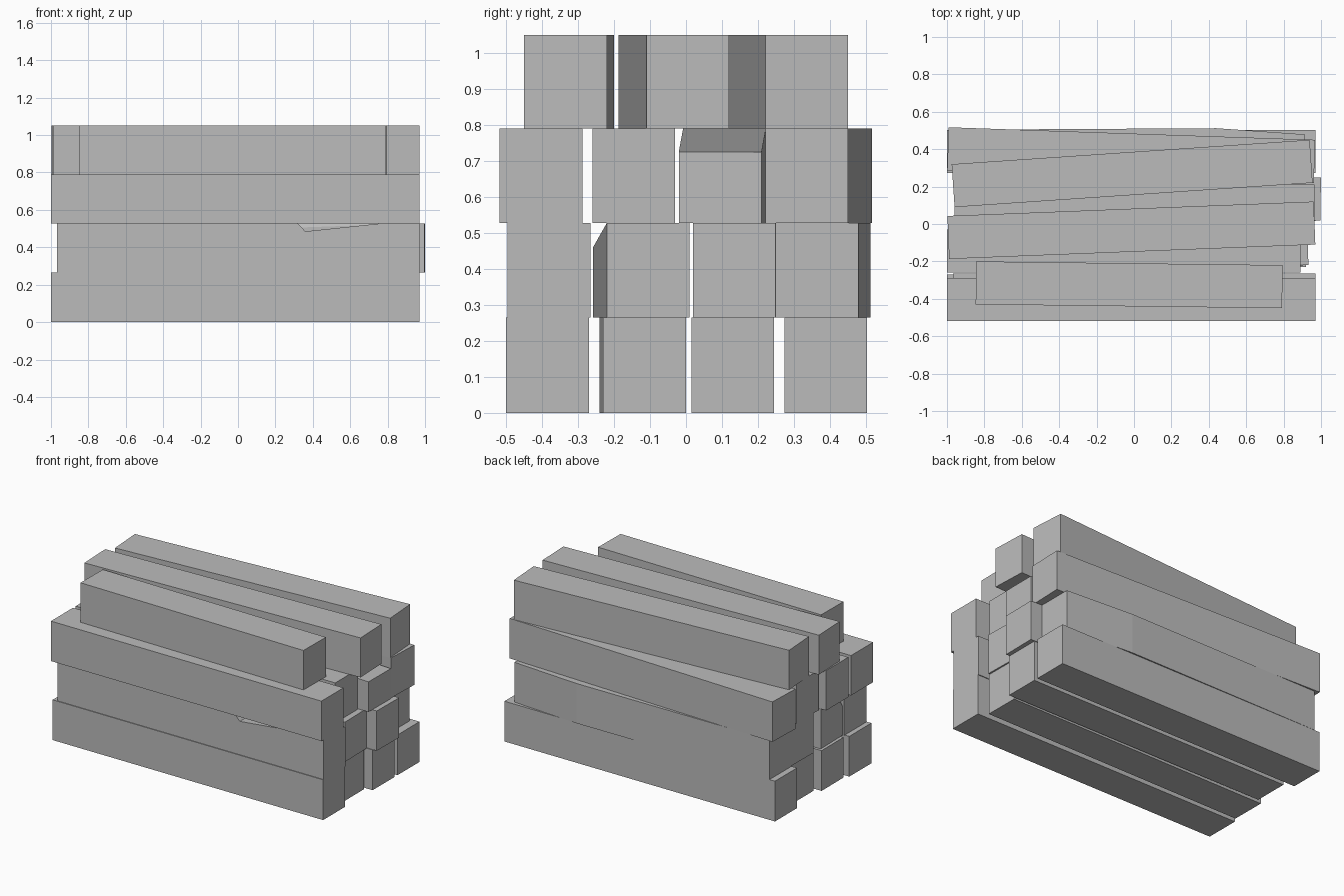
import bpy, bmesh
from mathutils import Vector

if "Cube" in bpy.data.objects:
    bpy.data.objects.remove(bpy.data.objects["Cube"], do_unlink=True)

grey = bpy.data.materials.new("plain_grey")
grey.use_nodes = True
COLOUR = (0.5, 0.5, 0.5, 1)
grey.diffuse_color = COLOUR
grey.node_tree.nodes["Principled BSDF"].inputs["Base Color"].default_value = COLOUR

WIDTH = 0.23
LEVELS = (0, 0.265, 0.527, 0.79, 1.05)


def extrude_outline(name, outline, push, cut=None):
    """Solid made by pushing a flat outline; cut is (point, normal) of a slice to remove."""
    bm = bmesh.new()
    face = bm.faces.new([bm.verts.new(p) for p in outline])
    moved = bmesh.ops.extrude_face_region(bm, geom=[face])["geom"]
    bmesh.ops.translate(bm, vec=push, verts=[v for v in moved if isinstance(v, bmesh.types.BMVert)])
    if cut:
        bmesh.ops.bisect_plane(bm, geom=bm.verts[:] + bm.edges[:] + bm.faces[:],
                               plane_co=cut[0], plane_no=cut[1], clear_outer=True)
        bmesh.ops.holes_fill(bm, edges=[e for e in bm.edges if e.is_boundary])
    bmesh.ops.recalc_face_normals(bm, faces=bm.faces[:])
    mesh = bpy.data.meshes.new(name)
    bm.to_mesh(mesh)
    bm.free()
    mesh.materials.append(grey)
    obj = bpy.data.objects.new(name, mesh)
    bpy.context.collection.objects.link(obj)


def beam(name, row, x0, y0, x1, y1, cut=None):
    """Straight beam along a centre line, filling one row of the stack."""
    z = LEVELS[row]
    a, b = Vector((x0, y0, z)), Vector((x1, y1, z))
    along = (b - a).normalized()
    side = Vector((-along.y, along.x, 0)) * WIDTH / 2
    extrude_outline(name, [a - side, b - side, b + side, a + side],
                    (0, 0, LEVELS[row + 1] - z), cut)


# Bottom row
beam("bottom_beam_front", 0, -1, -0.385, 0.97, -0.385)
beam("bottom_beam_mid_front", 0, -0.98, -0.125, 0.92, -0.115)
beam("bottom_beam_mid_back", 0, -0.94, 0.13, 0.97, 0.13)
beam("bottom_beam_back", 0, -1, 0.388, 0.97, 0.388)

# Second row: notched front beam, chipped edge, bowed back beam
low, high = LEVELS[1], LEVELS[2]
notched = [(-0.967, low), (0.97, low), (0.97, high), (0.76, high),
           (0.36, 0.485), (0.32, high), (-0.967, high)]
extrude_outline("second_beam_front", [(x, -0.495, z) for x, z in notched], (0, WIDTH, 0))
beam("second_beam_mid_front", 1, -0.96, -0.143, 0.93, -0.105,
     ((0, -0.22, high), (0, -0.067, 0.038)))
beam("second_beam_mid_back", 1, -0.957, 0.16, 0.998, 0.134)
bowed = [(-0.96, 0.275), (0.915, 0.25), (0.915, 0.479), (0.44, 0.512), (-0.96, 0.504)]
extrude_outline("second_beam_back", [(x, y, low) for x, y in bowed], (0, 0, high - low))

# Third row: one beam slopes down towards its end
beam("third_beam_front", 2, -1, -0.403, 0.97, -0.403)
beam("third_beam_mid_front", 2, -1, -0.145, 0.89, -0.145)
beam("third_beam_mid_back", 2, -0.96, 0.107, 0.965, 0.095,
     ((0.965, 0, 0.725), (0.065, 0, 1.925)))
beam("third_beam_back", 2, -0.995, 0.402, 0.965, 0.335)

# Loose top row
beam("top_beam_front", 3, -0.845, -0.315, 0.793, -0.335)
beam("top_beam_middle", 3, -0.993, -0.072, 0.965, 0.005)
beam("top_beam_back", 3, -0.967, 0.205, 0.947, 0.335)
